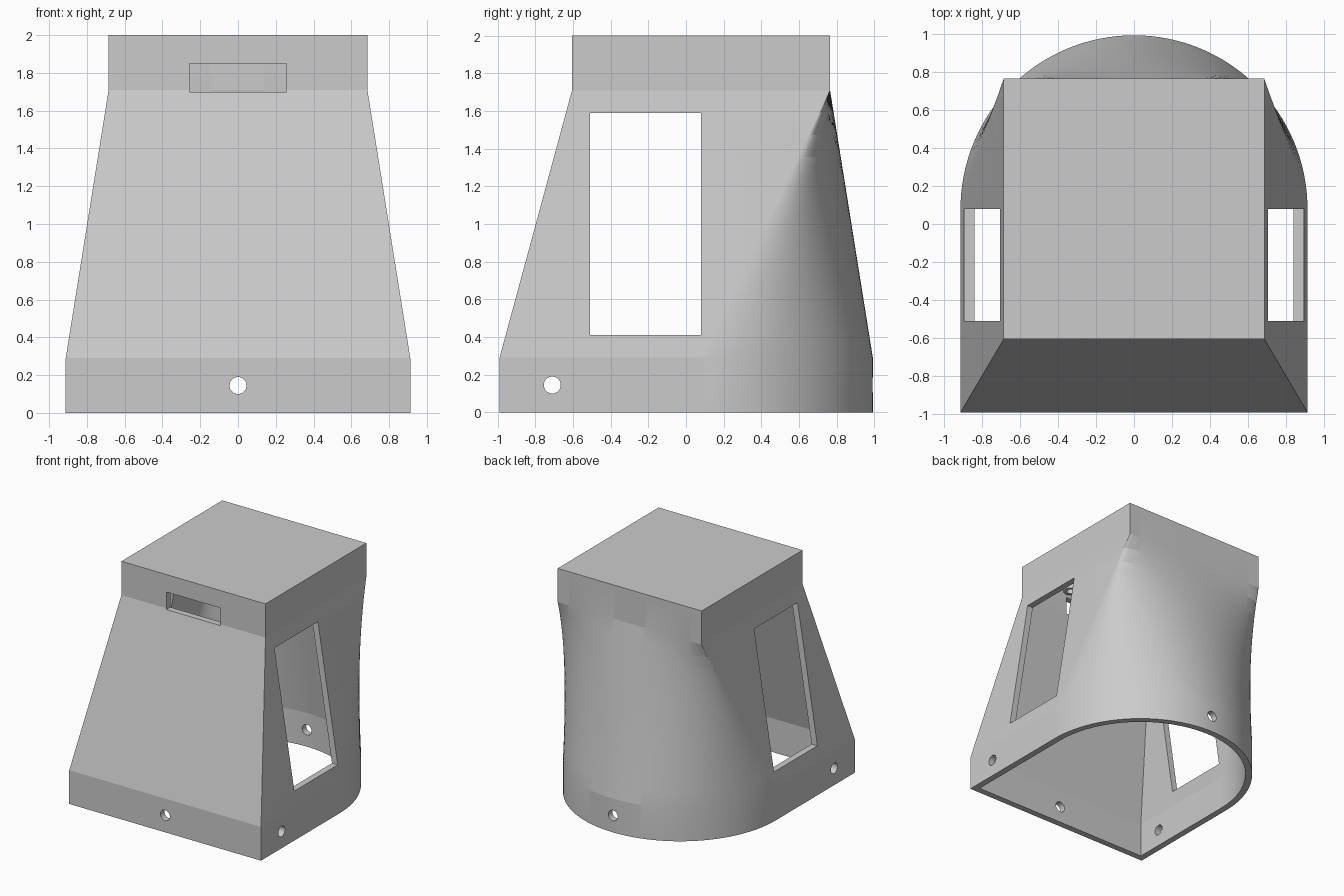
import bpy, bmesh
from math import pi, sin, cos, radians
from mathutils import Matrix

if "Cube" in bpy.data.objects:
    bpy.data.objects.remove(bpy.data.objects["Cube"], do_unlink=True)

grey = bpy.data.materials.new("light_grey")
grey.use_nodes = True
colour = (0.6, 0.6, 0.6, 1)
grey.diffuse_color = colour
grey.node_tree.nodes["Principled BSDF"].inputs["Base Color"].default_value = colour

SEG = 64          # steps around the rounded back
WALL = 0.055
BEND_LOW, BEND_HIGH, TOP = 0.29, 1.71, 2.0


def finish(name, bm):
    bmesh.ops.recalc_face_normals(bm, faces=bm.faces)
    mesh = bpy.data.meshes.new(name)
    bm.to_mesh(mesh)
    bm.free()
    mesh.materials.append(grey)
    obj = bpy.data.objects.new(name, mesh)
    bpy.context.scene.collection.objects.link(obj)
    return obj


def section(t, inset):
    """Outline blending from the round-backed base (t=0) to the square top (t=1)."""
    mix = lambda a, b: a + (b - a) * t
    half = mix(0.912, 0.685) - inset
    front = mix(-0.99, -0.605) + inset
    start = mix(0.08, 0.765 - inset)
    bulge = mix(0.912 - inset, 0)
    pts = [(-half, front), (half, front)]
    for i in range(SEG + 1):
        a = pi * i / SEG
        pts.append((half * cos(a), start + bulge * sin(a)))
    return pts


def skin(bm, inset, top):
    """Walls and top of one shell; returns its open bottom ring."""
    steps = 12
    levels = [(0, 0)]
    levels += [(BEND_LOW + (BEND_HIGH - BEND_LOW) * k / steps, k / steps) for k in range(steps + 1)]
    levels.append((top, 1))
    rings = [[bm.verts.new((x, y, z)) for x, y in section(t, inset)] for z, t in levels]
    for low, high in zip(rings, rings[1:]):
        bridge(bm, low, high)
    bm.faces.new(rings[-1])
    return rings[0]


def bridge(bm, a, b):
    n = len(a)
    for i in range(n):
        j = (i + 1) % n
        bm.faces.new((a[i], a[j], b[j], b[i]))


def box_cutter(name, size, centre):
    bm = bmesh.new()
    bmesh.ops.create_cube(bm, size=1, matrix=Matrix.Translation(centre) @ Matrix.Diagonal((*size, 1)))
    return finish(name, bm)


def hole_cutter(name, axis, centre):
    bm = bmesh.new()
    bmesh.ops.create_cone(bm, cap_ends=True, segments=32, radius1=0.045, radius2=0.045, depth=3,
                          matrix=Matrix.Translation(centre) @ Matrix.Rotation(pi / 2, 4, axis))
    return finish(name, bm)


# Hollow housing, open underneath
bm = bmesh.new()
bridge(bm, skin(bm, 0, TOP), skin(bm, WALL, TOP - WALL))
housing = finish("housing_shell", bm)

# Side windows, front slot and fixing holes
cutters = [
    box_cutter("window_cutter", (3, 0.59, 1.18), (0, -0.215, 1.0)),
    box_cutter("slot_cutter", (0.515, 0.3, 0.15), (0, -0.6, 1.775)),
    hole_cutter("side_hole_cutter", 'Y', (0, -0.71, 0.145)),
    hole_cutter("front_hole_cutter", 'X', (0, 0, 0.145)),
]
bpy.ops.object.select_all(action='DESELECT')
bpy.context.view_layer.objects.active = housing
housing.select_set(True)
for cutter in cutters:
    cutter.hide_render = True
    mod = housing.modifiers.new(cutter.name, 'BOOLEAN')
    mod.operation = 'DIFFERENCE'
    mod.solver = 'EXACT'
    mod.object = cutter
    bpy.ops.object.modifier_apply(modifier=mod.name)
for cutter in cutters:
    bpy.data.objects.remove(cutter, do_unlink=True)
bpy.ops.object.shade_smooth_by_angle(angle=radians(8))

# Small hollow bosses under the ceiling beside the slot
for side, x in (("left", 0.27), ("right", -0.27)):
    bm = bmesh.new()
    rings = []
    for r, z in ((0.06, TOP - WALL), (0.06, 1.87), (0.035, 1.87), (0.035, TOP - WALL)):
        rings.append([bm.verts.new((x + r * cos(2 * pi * i / 24), -0.48 + r * sin(2 * pi * i / 24), z))
                      for i in range(24)])
    for a, b in zip(rings, rings[1:]):
        bridge(bm, a, b)
    finish(side + "_ceiling_boss", bm)
